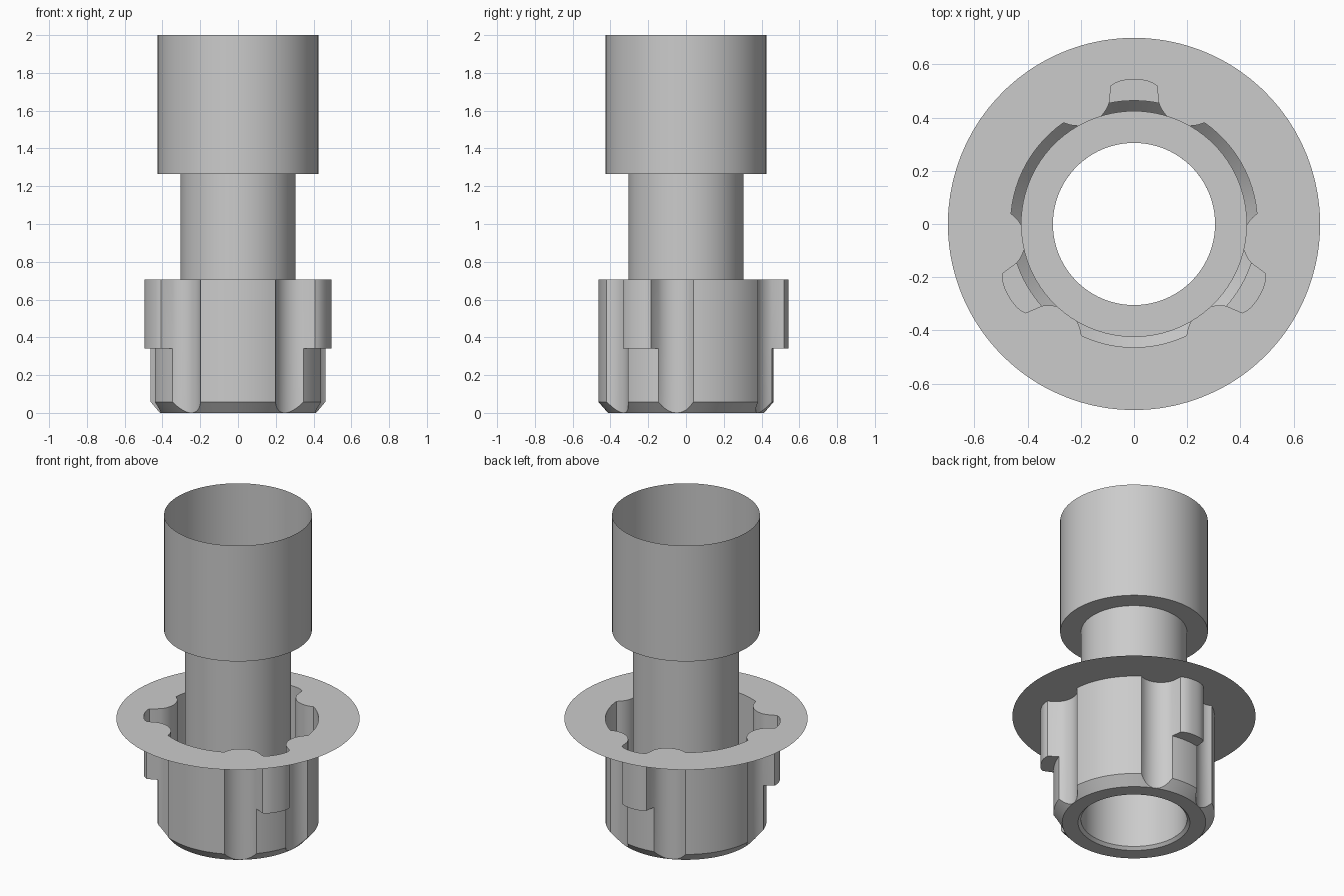
import bpy, bmesh
from math import sin, cos, radians, sqrt

cube = bpy.data.objects.get("Cube")
if cube:
    bpy.data.objects.remove(cube, do_unlink=True)

# One plain grey for the whole model
GREY = (0.6, 0.6, 0.6, 1)
grey = bpy.data.materials.new("plain_grey")
grey.use_nodes = True
grey.diffuse_color = GREY
grey.node_tree.nodes["Principled BSDF"].inputs["Base Color"].default_value = GREY

BODY, FOOT, BORE, SOCKET, RIM = 0.464, 0.413, 0.305, 0.425, 0.70
SHELF, TOP, STEP, CHAMFER = 0.34, 0.705, 1.265, 0.058
TAB_HALF, GROOVE_HALF, GROOVE_MID = 11.6, 11.6, 23.2


def loft(name, angles, rings):
    """Join rings of (radius, height) pairs, one pair per angle, into a sheet."""
    bm = bmesh.new()
    rows = [[bm.verts.new((r * cos(a), r * sin(a), z))
             for a, (r, z) in zip(angles, ring)] for ring in rings]
    n = len(angles)
    for low, high in zip(rows, rows[1:]):
        for i in range(n):
            j = (i + 1) % n
            bm.faces.new((low[i], low[j], high[j], high[i]))
    bmesh.ops.remove_doubles(bm, verts=bm.verts, dist=0.0002)
    bmesh.ops.recalc_face_normals(bm, faces=bm.faces)
    mesh = bpy.data.meshes.new(name)
    bm.to_mesh(mesh)
    bm.free()
    mesh.materials.append(grey)
    obj = bpy.data.objects.new(name, mesh)
    bpy.context.collection.objects.link(obj)
    bpy.ops.object.select_all(action='DESELECT')
    obj.select_set(True)
    bpy.context.view_layer.objects.active = obj
    bpy.ops.object.shade_smooth_by_angle(angle=radians(30))
    return obj


def span(start, end, steps):
    return [start + (end - start) * i / steps for i in range(steps)]


def groove_radius(offset):
    """Radius of a round groove at an angle away from its middle."""
    scoop = 0.1256
    centre = FOOT + scoop
    a = radians(offset)
    return centre * cos(a) - sqrt(scoop ** 2 - (centre * sin(a)) ** 2)


# Outline of one third of the collar: tab, groove, plain arc, groove
third = []
tab_top = 9.4
third.append((-TAB_HALF, BODY, BODY))
for d in span(-tab_top, tab_top, 10) + [tab_top]:
    third.append((d, 0.543 - 0.016 * abs(d / tab_top) ** 3, BODY))
for d in span(-GROOVE_HALF, GROOVE_HALF, 14):
    r = groove_radius(d)
    third.append((GROOVE_MID + d, r, r))
arc_start = GROOVE_MID + GROOVE_HALF
for d in span(arc_start, 120 - arc_start, 12):
    third.append((d, BODY, BODY))
for d in span(-GROOVE_HALF, GROOVE_HALF, 14):
    r = groove_radius(d)
    third.append((120 - GROOVE_MID + d, r, r))

outline = [(radians(90 + 120 * k + d), up, low)
           for k in range(3) for d, up, low in third]
angles = [a for a, _, _ in outline]
upper = [u for _, u, _ in outline]
lower = [w for _, _, w in outline]


def level(radii, z):
    return [(r, z) for r in radii]


def circle(r, z):
    return [(r, z)] * len(angles)


# Thin flange around the collar mouth
loft("flange", angles, [level(upper, TOP), circle(RIM, TOP)])

# Grooved collar with three overhanging tabs and a chamfered foot
chamfer_edge = [(r, max(0, (r - FOOT) / (BODY - FOOT) * CHAMFER)) for r in lower]
loft("collar", angles, [
    level(upper, TOP), level(upper, SHELF), level(lower, SHELF),
    chamfer_edge, circle(FOOT, 0), circle(0.322, 0), circle(BORE, 0.017)])

# Inner tube, and the wider open socket above it
round_angles = [radians(360 * i / 96) for i in range(96)]


def revolve(name, profile):
    loft(name, round_angles, [[p] * len(round_angles) for p in profile])


revolve("neck_tube", [(BORE, 0.017), (BORE, STEP)])
revolve("socket", [(BORE, STEP), (SOCKET, STEP), (SOCKET, 2.0)])
